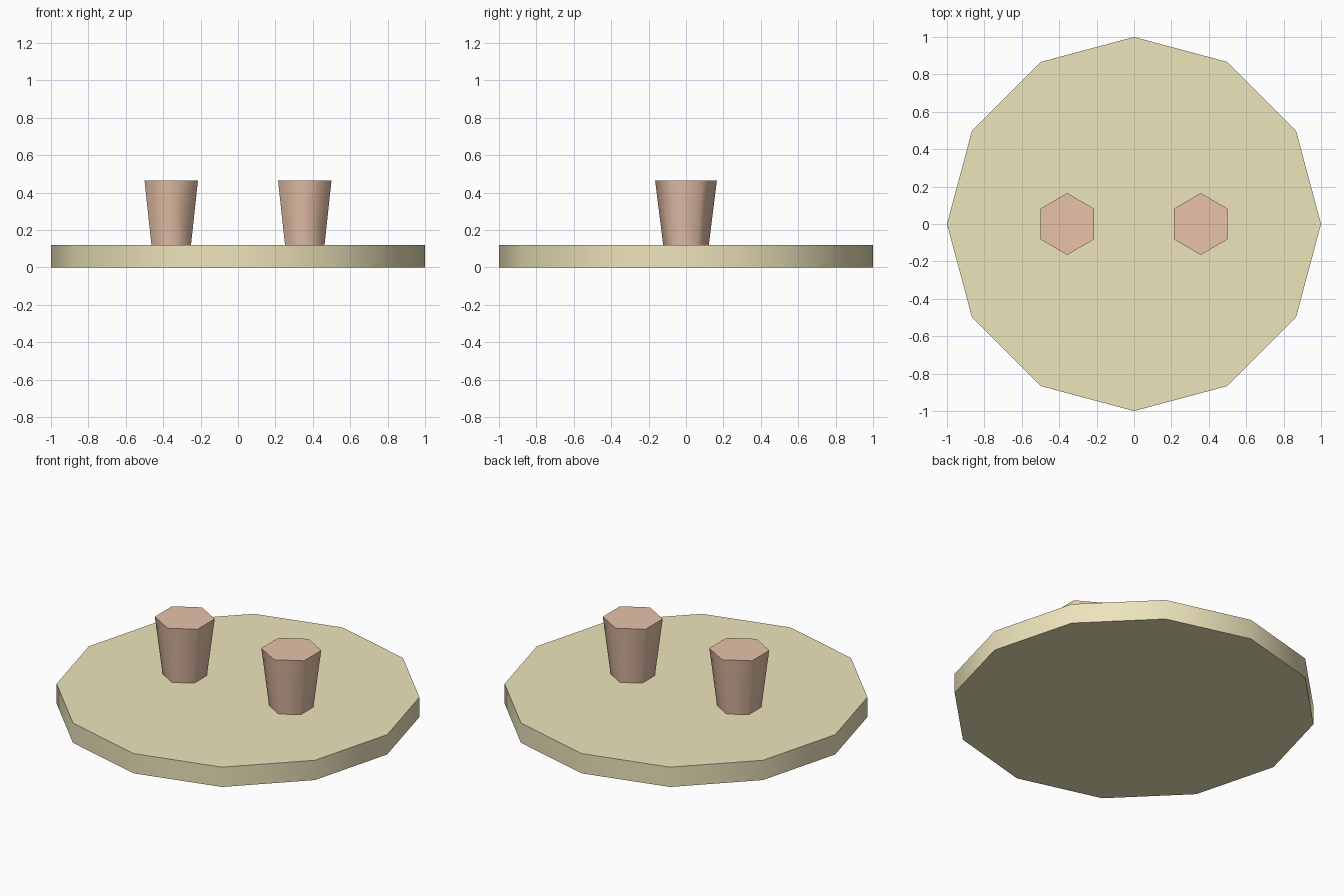
import bpy
from math import radians

if "Cube" in bpy.data.objects:
    bpy.data.objects.remove(bpy.data.objects["Cube"])


def material(name, color):
    mat = bpy.data.materials.new(name)
    mat.diffuse_color = (*color, 1)
    mat.use_nodes = True
    mat.node_tree.nodes["Principled BSDF"].inputs["Base Color"].default_value = mat.diffuse_color
    return mat


def tapered_prism(name, sides, r_bottom, r_top, x, z0, z1, mat):
    bpy.ops.mesh.primitive_cone_add(vertices=sides, radius1=r_bottom, radius2=r_top,
                                    depth=z1 - z0, location=(x, 0, (z0 + z1) / 2))
    obj = bpy.context.object
    obj.name = name
    obj.data.materials.append(mat)
    # smooth around the sides, sharp at the rims
    bpy.ops.object.shade_smooth_by_angle(angle=radians(65))
    return obj


tan = material("tan", (0.85, 0.78, 0.50))
terracotta = material("terracotta", (0.80, 0.54, 0.40))

# Twelve-sided round tray
tapered_prism("tray", 12, 1.0, 1.0, 0, 0, 0.12, tan)

# Pair of six-sided cups, wider at the top
for side, x in (("left", -0.357), ("right", 0.357)):
    tapered_prism(side + "_cup", 6, 0.122, 0.165, x, 0.119, 0.465, terracotta)
